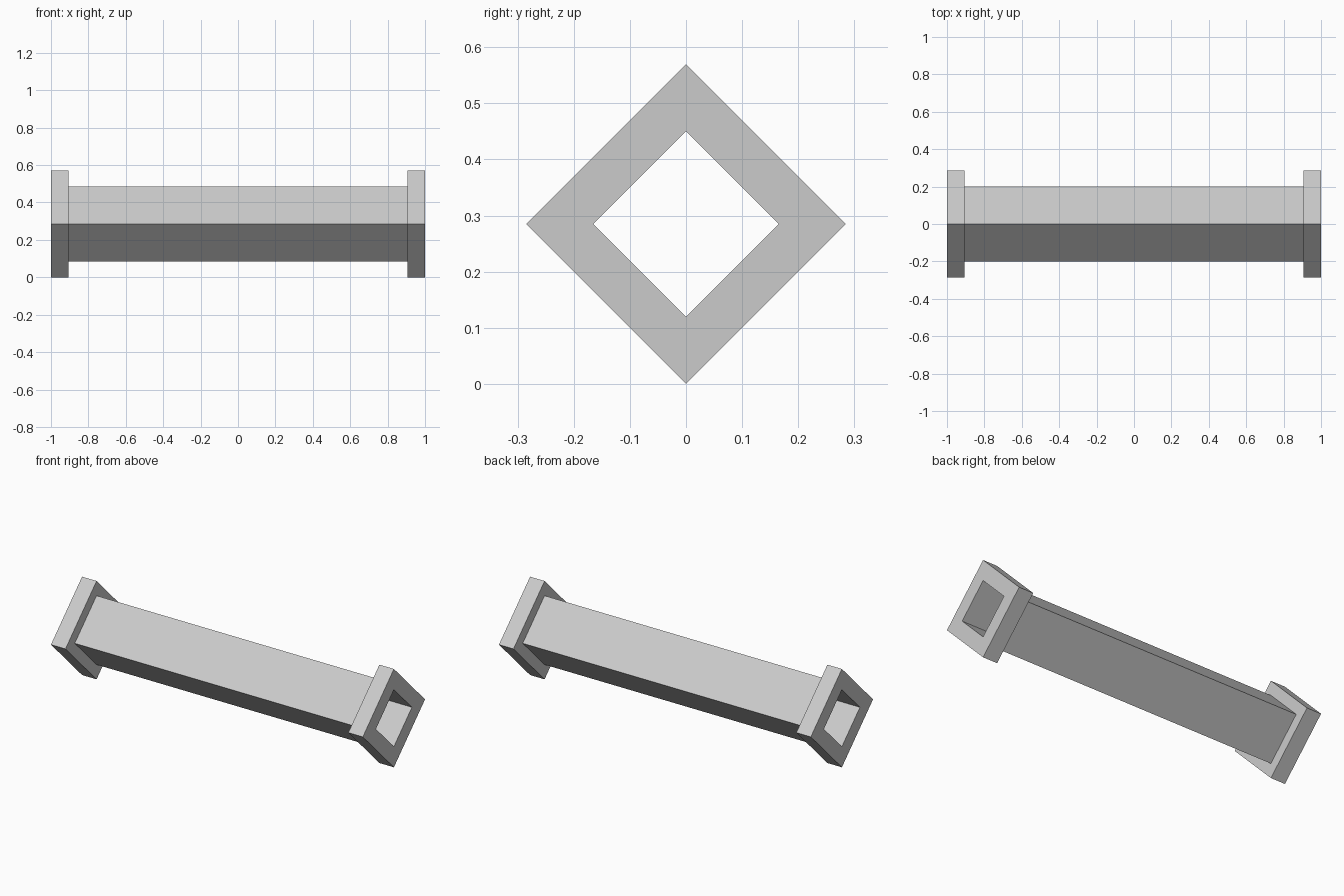
import bpy
import bmesh
from math import cos, sin, pi

if "Cube" in bpy.data.objects:
    bpy.data.objects.remove(bpy.data.objects["Cube"])

FLANGE_R, TUBE_R, BORE_R = 0.285, 0.20, 0.165
FLANGE_X = 0.907
CENTRE_Z = FLANGE_R
SIDES = 4


def lathe_x(name, profile, sides):
    """Revolve a closed (x, radius) profile around the x axis."""
    bm = bmesh.new()
    rings = []
    for x, r in profile:
        rings.append([bm.verts.new((x, r * cos(2 * pi * i / sides), r * sin(2 * pi * i / sides)))
                      for i in range(sides)])
    for a, b in zip(rings, rings[1:] + rings[:1]):
        for i in range(sides):
            j = (i + 1) % sides
            bm.faces.new((a[i], a[j], b[j], b[i]))
    bmesh.ops.recalc_face_normals(bm, faces=bm.faces)
    mesh = bpy.data.meshes.new(name)
    bm.to_mesh(mesh)
    bm.free()
    obj = bpy.data.objects.new(name, mesh)
    obj.location.z = CENTRE_Z
    bpy.context.collection.objects.link(obj)
    return obj


# Hollow square duct standing on edge, with a flange collar at each end
half = [(FLANGE_X, TUBE_R), (FLANGE_X, FLANGE_R), (1, FLANGE_R), (1, BORE_R)]
profile = half + [(-x, r) for x, r in reversed(half)]
lathe_x("flanged_square_duct", profile, SIDES)
